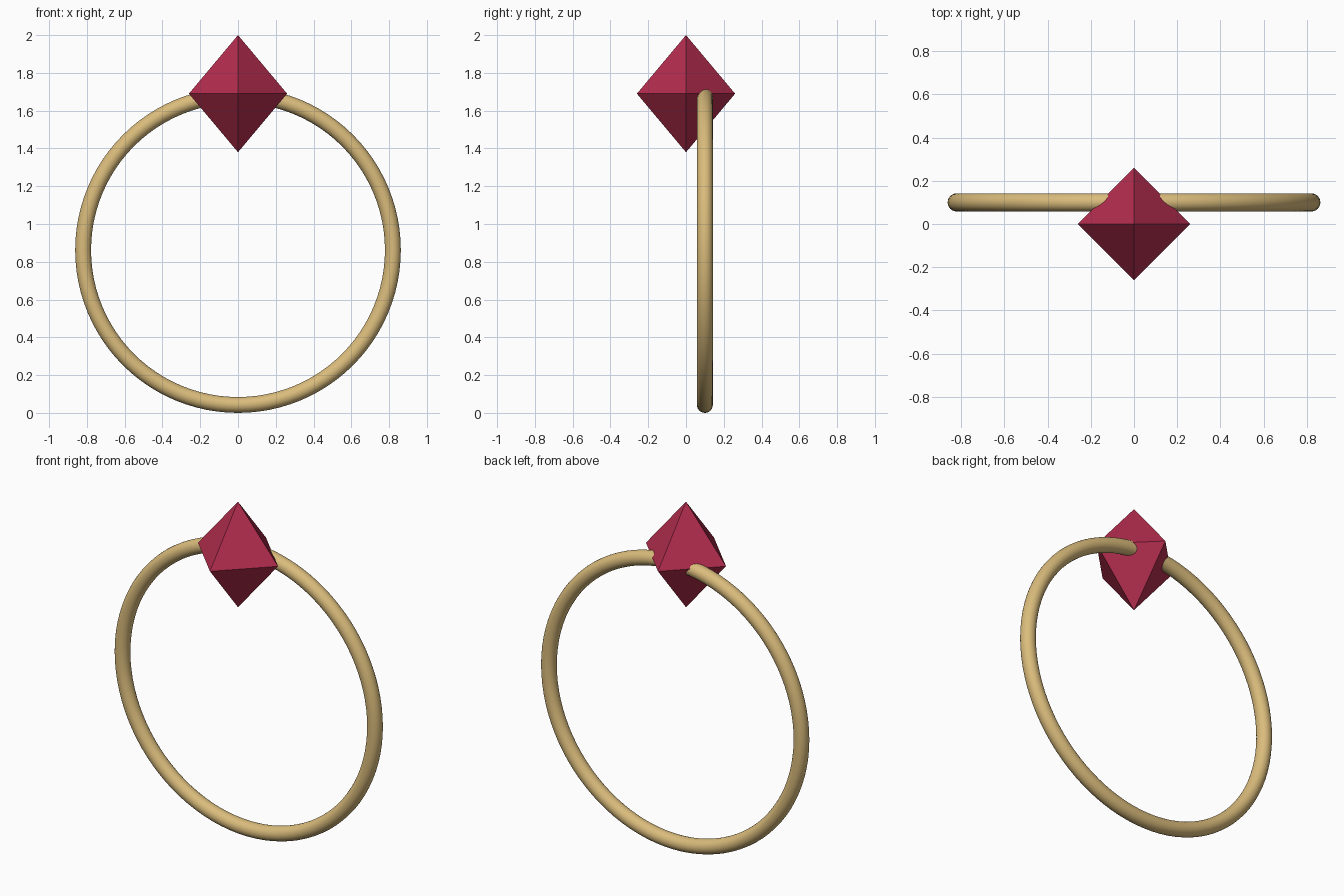
import bpy
from math import radians

cube = bpy.data.objects.get("Cube")
if cube:
    bpy.data.objects.remove(cube, do_unlink=True)


def make_material(name, rgb):
    mat = bpy.data.materials.new(name)
    mat.use_nodes = True
    mat.diffuse_color = (*rgb, 1)
    mat.node_tree.nodes["Principled BSDF"].inputs["Base Color"].default_value = (*rgb, 1)
    return mat


gold = make_material("pale gold", (0.70, 0.50, 0.20))
ruby = make_material("ruby red", (0.45, 0.026, 0.075))

# Upright band, set slightly behind the centre of the gem
band_radius, wire_radius = 0.82, 0.042
bpy.ops.mesh.primitive_torus_add(
    major_radius=band_radius, minor_radius=wire_radius,
    major_segments=96, minor_segments=24,
    location=(0, 0.1, band_radius + wire_radius), rotation=(radians(90), 0, 0))
band = bpy.context.object
band.name = "ring_band"
band.data.materials.append(gold)
bpy.ops.object.shade_smooth()

# Faceted gem: two four-sided pyramids joined at the girdle
half_width, half_height, girdle_z = 0.26, 0.31, 1.69
corners = [(half_width, 0, 0), (0, half_width, 0), (-half_width, 0, 0), (0, -half_width, 0)]
tips = [(0, 0, half_height), (0, 0, -half_height)]
faces = []
for i in range(4):
    j = (i + 1) % 4
    faces += [(i, j, 4), (j, i, 5)]
mesh = bpy.data.meshes.new("gem")
mesh.from_pydata(corners + tips, [], faces)
mesh.materials.append(ruby)
gem = bpy.data.objects.new("gem", mesh)
gem.location.z = girdle_z
bpy.context.collection.objects.link(gem)
